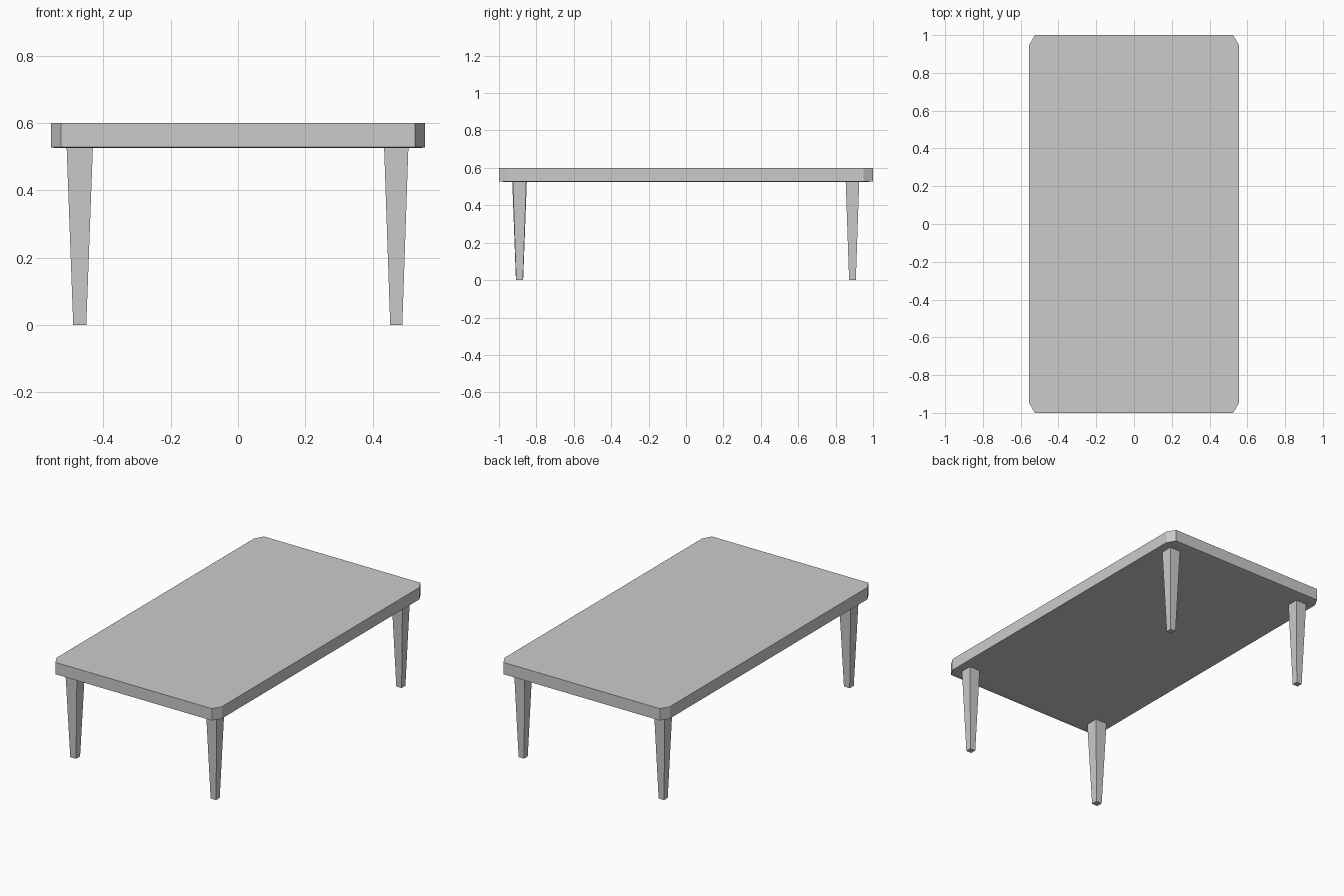
import bpy, bmesh

if "Cube" in bpy.data.objects:
    bpy.data.objects.remove(bpy.data.objects["Cube"])


def loft(name, rings):
    """Closed flat-faced solid through a stack of matching rings, bottom to top."""
    bm = bmesh.new()
    loops = [[bm.verts.new(p) for p in ring] for ring in rings]
    n = len(loops[0])
    for low, high in zip(loops, loops[1:]):
        for i in range(n):
            j = (i + 1) % n
            bm.faces.new((low[i], low[j], high[j], high[i]))
    bm.faces.new(loops[0][::-1])
    bm.faces.new(loops[-1])
    mesh = bpy.data.meshes.new(name)
    bm.to_mesh(mesh)
    bm.free()
    obj = bpy.data.objects.new(name, mesh)
    bpy.context.collection.objects.link(obj)
    return obj


def octagon(scale, z, hx=0.555, hy=1.0, cx=0.03, cy=0.052):
    """Rectangle with clipped corners."""
    pts = [(hx, -hy + cy), (hx, hy - cy), (hx - cx, hy), (-hx + cx, hy),
           (-hx, hy - cy), (-hx, -hy + cy), (-hx + cx, -hy), (hx - cx, -hy)]
    return [(x * scale, y * scale, z) for x, y in pts]


def square(x, y, z, h):
    return [(x - h, y - h, z), (x + h, y - h, z), (x + h, y + h, z), (x - h, y + h, z)]


# Table top with clipped corners and a very shallow lip underneath
loft("table_top", [octagon(0.97, 0.525), octagon(1, 0.528), octagon(1, 0.6)])

# Four tapered square legs; the front left one is very slightly thicker
for sx, side in ((-1, "left"), (1, "right")):
    for sy, end in ((-1, "front"), (1, "back")):
        x, y = 0.47 * sx, 0.89 * sy
        thick = 1.08 if sx < 0 and sy < 0 else 1.0
        loft(f"{end}_{side}_leg", [square(x, y, 0, 0.018 * thick),
                                   square(x, y, 0.526, 0.036 * thick)])
